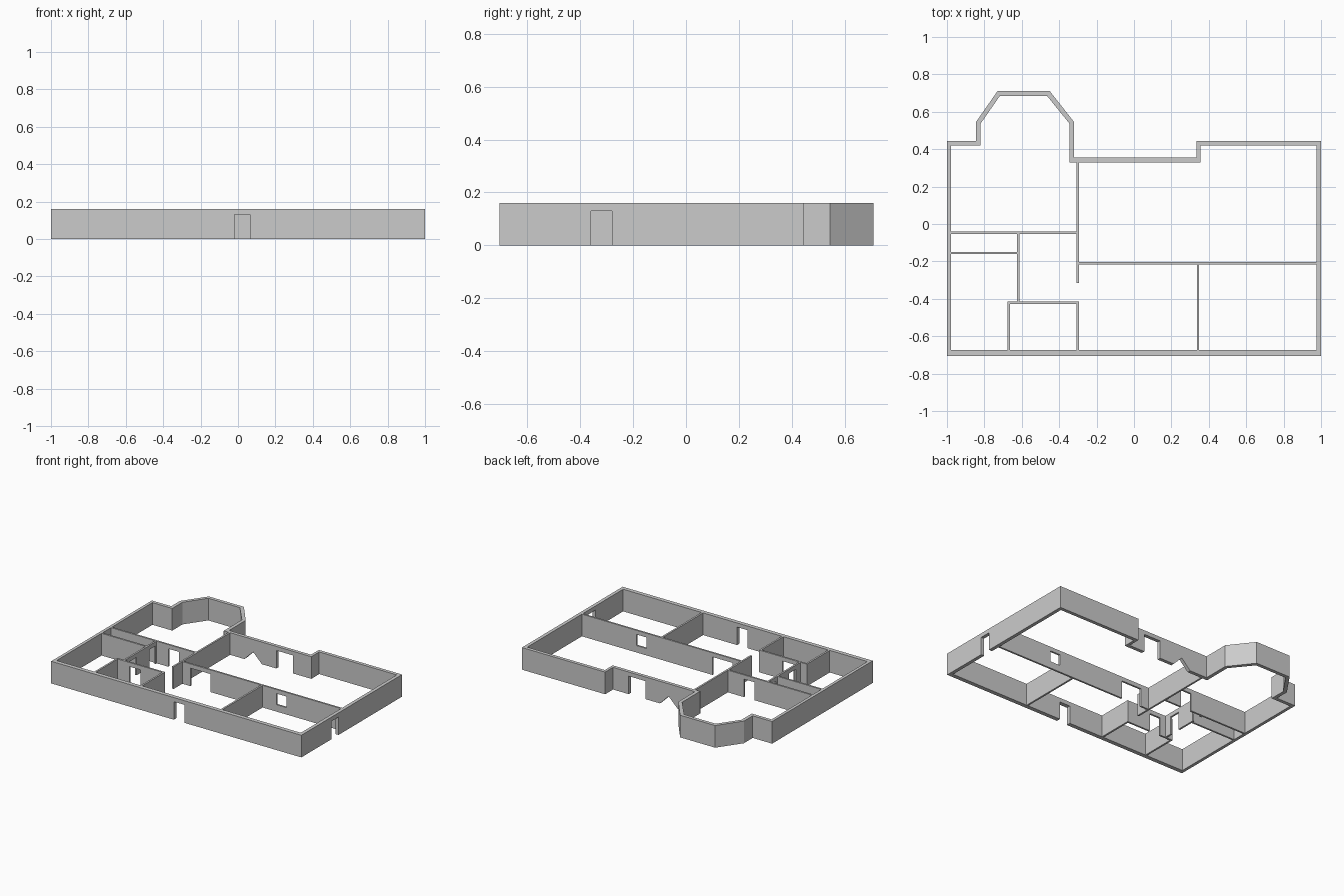
import bpy
import bmesh
from mathutils import Vector

cube = bpy.data.objects.get("Cube")
if cube:
    bpy.data.objects.remove(cube, do_unlink=True)

HEIGHT = 0.16
DOOR = 0.13
THIN = 0.013

mat = bpy.data.materials.new("wall_grey")
mat.use_nodes = True
mat.diffuse_color = (0.6, 0.6, 0.6, 1)
mat.node_tree.nodes["Principled BSDF"].inputs["Base Color"].default_value = (0.6, 0.6, 0.6, 1)


def door(a, b):
    """Rectangular notch from the floor, measured along the wall."""
    return [(a, 0), (a, DOOR), (b, DOOR), (b, 0)]


def build_wall(name, front, back, notches=(), height=HEIGHT):
    """Extrude an elevation with notches between two plan edges."""
    f0, f1 = (Vector(p) for p in front)
    b0, b1 = (Vector(p) for p in back)
    length = (f1 - f0).length
    along = (f1 - f0).normalized()
    inward = Vector((-along.y, along.x))
    depth = inward * (b0 - f0).dot(inward)

    near = [(f0, 0)]
    far = [(b0, 0)]
    for notch in notches:
        for t, z in notch:
            near.append((f0 + along * t, z))
            far.append((f0 + along * t + depth, z))
    near += [(f1, 0), (f1, height), (f0, height)]
    far += [(b1, 0), (b1, height), (b0, height)]

    bm = bmesh.new()
    vn = [bm.verts.new((p.x, p.y, z)) for p, z in near]
    vf = [bm.verts.new((p.x, p.y, z)) for p, z in far]
    bm.faces.new(vn)
    bm.faces.new(vf[::-1])
    count = len(vn)
    for i in range(count):
        j = (i + 1) % count
        bm.faces.new((vn[j], vn[i], vf[i], vf[j]))
    bmesh.ops.recalc_face_normals(bm, faces=bm.faces)
    bmesh.ops.triangulate(bm, faces=[f for f in bm.faces if len(f.verts) > 4])
    mesh = bpy.data.meshes.new(name)
    bm.to_mesh(mesh)
    bm.free()
    mesh.materials.append(mat)
    obj = bpy.data.objects.new(name, mesh)
    bpy.context.collection.objects.link(obj)


def partition(name, start, end, notches=(), height=HEIGHT):
    """Thin inner wall about a centre line."""
    a, b = Vector(start), Vector(end)
    d = (b - a).normalized() * THIN / 2
    side = Vector((-d.y, d.x))
    build_wall(name, (a - side, b - side), (a + side, b + side), notches, height)


# Outer shell, anticlockwise, with mitred corners
outer = [(-1, -.705), (1, -.705), (1, .445), (.335, .445), (.335, .355), (-.32, .355),
         (-.32, .545), (-.45, .71), (-.73, .71), (-.845, .545), (-.845, .445), (-1, .445)]
inner = [(-.978, -.675), (.975, -.675), (.975, .42), (.355, .42), (.355, .33), (-.345, .33),
         (-.345, .537), (-.465, .685), (-.717, .685), (-.82, .537), (-.82, .42), (-.978, .42)]
names = ["front_wall", "left_wall", "back_left_wall", "back_step_wall", "back_middle_wall",
         "bay_left_wall", "bay_left_slant", "bay_back_wall", "bay_right_slant",
         "bay_right_wall", "back_right_wall", "right_wall"]
openings = {
    "front_wall": [door(.98, 1.065)],
    "left_wall": [door(.345, .425)],
    "back_middle_wall": [door(.125, .26), [(.375, 0), (.445, .07), (.515, 0)]],
}
for i, name in enumerate(names):
    j = (i + 1) % len(names)
    build_wall(name, (outer[i], outer[j]), (inner[i], inner[j]), openings.get(name, ()))

# Long partition with a wide doorway and a window
partition("long_partition", (-.3, -.21), (.98, -.21), [door(.07, .23), door(.76, .84)])
partition("window_sill_wall", (.46, -.21), (.54, -.21), height=.05)

# Remaining partitions
partition("hall_partition", (-.3, -.315), (-.3, .335))
partition("bay_room_partition", (-.98, -.047), (-.3, -.047), [door(.46, .545)])
partition("closet_back_partition", (-.98, -.155), (-.62, -.155))
partition("closet_side_partition", (-.62, -.42), (-.62, -.047), [door(.06, .14), door(.285, .355)])
partition("bath_back_partition", (-.676, -.42), (-.294, -.42), [door(.106, .194)])
partition("bath_right_partition", (-.67, -.68), (-.67, -.42))
partition("bath_left_partition", (-.3, -.68), (-.3, -.42))
partition("front_room_partition", (.342, -.68), (.342, -.21))
